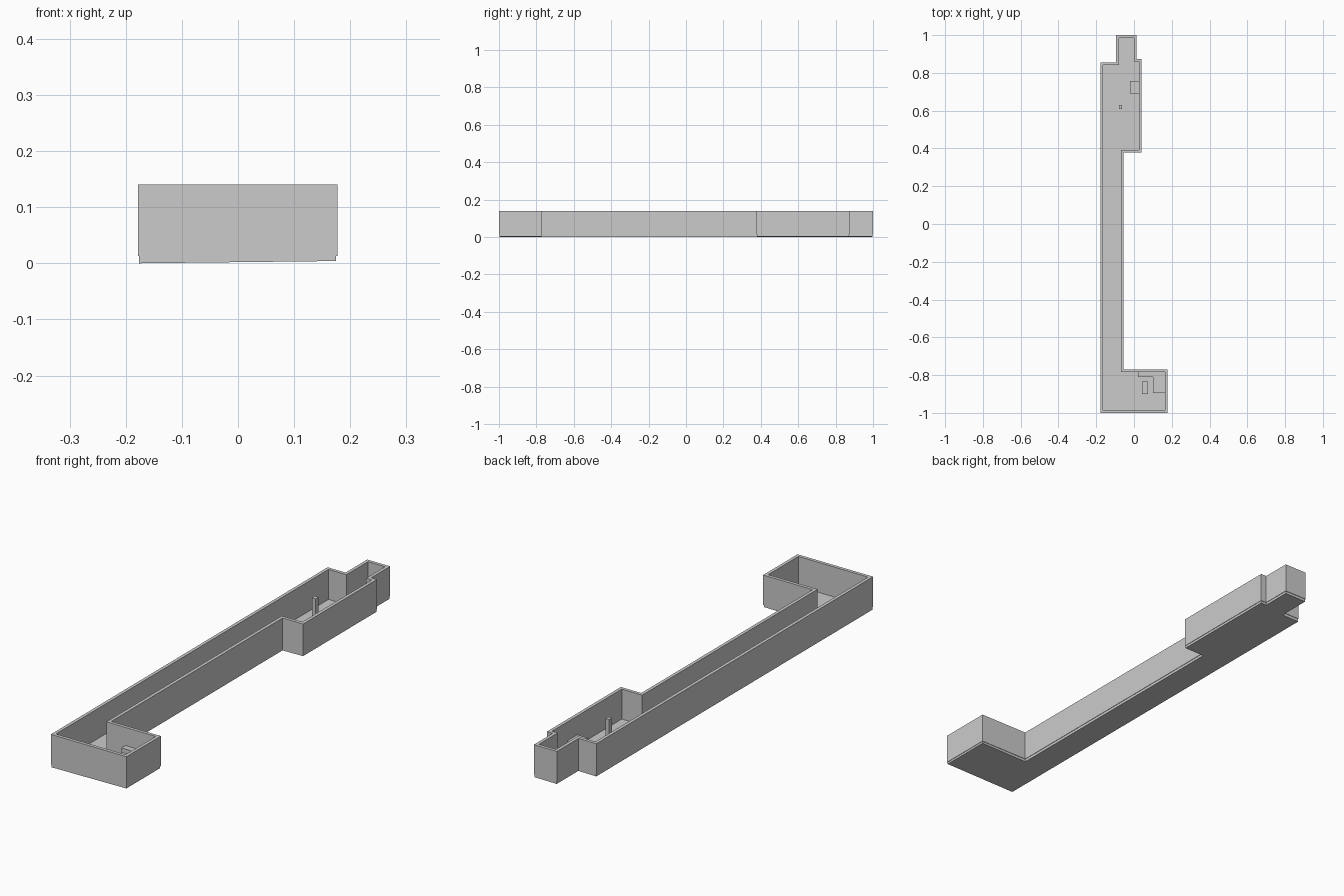
import bpy, bmesh
from mathutils import Vector

if "Cube" in bpy.data.objects:
    bpy.data.objects.remove(bpy.data.objects["Cube"])

# Building outline, counter-clockwise
OUTLINE = [(-0.178, -1), (0.177, -1), (0.177, -0.77), (-0.055, -0.77),
           (-0.055, 0.378), (0.041, 0.378), (0.041, 0.873), (0.014, 0.873),
           (0.014, 1), (-0.094, 1), (-0.094, 0.855), (-0.178, 0.855)]
FLOOR_TOP, WALL_TOP = 0.013, 0.14


def inset(pts, d):
    """Move every edge of a right-angled outline inward by d."""
    out = []
    for i, p in enumerate(pts):
        a = (Vector(p) - Vector(pts[i - 1])).normalized()
        b = (Vector(pts[(i + 1) % len(pts)]) - Vector(p)).normalized()
        n = Vector((-a.y - b.y, a.x + b.x))
        out.append(tuple(Vector(p) + n * d))
    return out


def make_object(name, bm):
    bmesh.ops.recalc_face_normals(bm, faces=bm.faces)
    mesh = bpy.data.meshes.new(name)
    bm.to_mesh(mesh)
    bm.free()
    ob = bpy.data.objects.new(name, mesh)
    bpy.context.collection.objects.link(ob)
    return ob


def prism(name, pts, z0, z1):
    """Solid block with the given outline."""
    bm = bmesh.new()
    lo = [bm.verts.new((x, y, z0)) for x, y in pts]
    hi = [bm.verts.new((x, y, z1)) for x, y in pts]
    bm.faces.new(lo)
    bm.faces.new(hi)
    for i in range(len(pts)):
        j = (i + 1) % len(pts)
        bm.faces.new((lo[i], lo[j], hi[j], hi[i]))
    return make_object(name, bm)


def ring(name, outer, inner, z0, z1):
    """Hollow wall loop between two outlines."""
    bm = bmesh.new()
    loops = [[bm.verts.new((x, y, z)) for x, y in pts]
             for pts, z in ((outer, z0), (outer, z1), (inner, z1), (inner, z0))]
    for k in range(4):
        a, b = loops[k], loops[(k + 1) % 4]
        for i in range(len(a)):
            j = (i + 1) % len(a)
            bm.faces.new((a[i], a[j], b[j], b[i]))
    return make_object(name, bm)


def rect(x0, x1, y0, y1):
    return [(x0, y0), (x1, y0), (x1, y1), (x0, y1)]


# Perimeter walls
ring("walls", OUTLINE, inset(OUTLINE, 0.014), FLOOR_TOP, WALL_TOP)

# Floor slab, slightly inset, underside rising gently to the right
floor = prism("floor", inset(OUTLINE, 0.002), 0, FLOOR_TOP)
for v in floor.data.vertices:
    if v.co.z < 0.001:
        v.co.z = 0.004 * (v.co.x + 0.176) / 0.351

# L-shaped counter and table in the front room
prism("corner_counter", [(0.02, -0.81), (0.10, -0.81), (0.10, -0.895), (0.163, -0.895),
                         (0.163, -0.784), (0.02, -0.784)], FLOOR_TOP, 0.063)
prism("table", rect(0.042, 0.074, -0.9, -0.835), FLOOR_TOP, 0.06)

# Block and post in the back room
prism("side_block", rect(-0.02, 0.034, 0.69, 0.757), FLOOR_TOP, 0.06)
prism("post", rect(-0.08, -0.063, 0.61, 0.63), FLOOR_TOP, 0.13)
